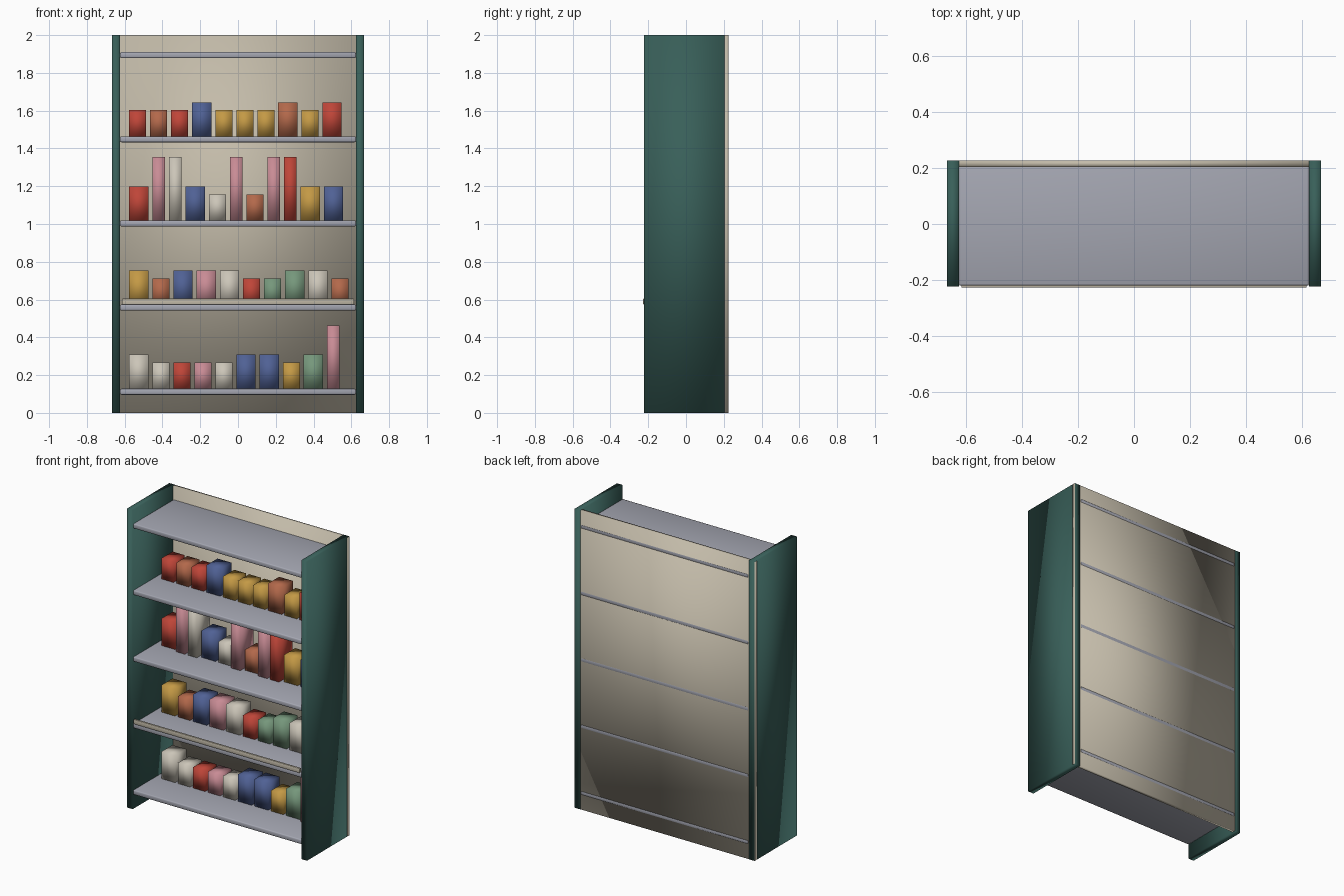
import bpy

cube = bpy.data.objects.get("Cube")
if cube:
    bpy.data.objects.remove(cube, do_unlink=True)


def material(name, r, g, b):
    m = bpy.data.materials.new(name)
    m.use_nodes = True
    m.diffuse_color = (r, g, b, 1)
    node = next(n for n in m.node_tree.nodes if n.type == 'BSDF_PRINCIPLED')
    node.inputs["Base Color"].default_value = (r, g, b, 1)
    node.inputs["Roughness"].default_value = 0.7
    return m


dark_green = material("dark green", 0.04, 0.115, 0.1)
beige = material("beige", 0.55, 0.5, 0.4)
grey = material("shelf grey", 0.37, 0.38, 0.44)
goods = {
    "r": material("red", 0.52, 0.06, 0.04),
    "o": material("terracotta", 0.45, 0.14, 0.07),
    "y": material("mustard", 0.55, 0.32, 0.06),
    "b": material("blue", 0.08, 0.12, 0.3),
    "p": material("pink", 0.58, 0.26, 0.3),
    "w": material("off white", 0.6, 0.56, 0.48),
    "g": material("sage green", 0.18, 0.31, 0.2),
}


def box(name, x, y, z, mat, bevel=0):
    """Softly shaded box from (min, max) pairs on each axis."""
    bpy.ops.mesh.primitive_cube_add(size=1, location=[sum(p) / 2 for p in (x, y, z)])
    ob = bpy.context.object
    ob.name = name
    ob.scale = [p[1] - p[0] for p in (x, y, z)]
    bpy.ops.object.transform_apply(location=False, rotation=False, scale=True)
    ob.data.materials.append(mat)
    bpy.ops.object.shade_smooth()
    if bevel:
        mod = ob.modifiers.new("soft edge", 'BEVEL')
        mod.width = bevel
        mod.segments = 2
    return ob


FRONT, BACK = -0.222, 0.2255
HALF, INNER = 0.6665, 0.624

# Uprights and back panel
box("left_side", (INNER, HALF), (FRONT, BACK + 0.0004), (0, 2), dark_green)
box("right_side", (-HALF, -INNER), (FRONT, BACK + 0.0004), (0, 2), dark_green)
box("back_panel", (-HALF - 0.0004, HALF + 0.0004), (0.203, BACK),
    (0.0004, 1.9996), beige)

# Evenly spaced shelves
shelf_tops = [0.128 + 0.4455 * i for i in range(5)]
for i, top in enumerate(shelf_tops):
    box(f"shelf_{i + 1}", (-INNER, INNER), (FRONT + 0.002, BACK + 0.0005),
        (top - 0.032, top), grey, bevel=0.007)

# Lip along the front of the second shelf
box("front_rail", (-0.615, 0.615), (-0.2265, -0.212),
    (shelf_tops[1], shelf_tops[1] + 0.031), beige, bevel=0.003)

# Goods: width, height and front of the small, medium and tall packs
sizes = {"S": (0.09, 0.138, 0.012), "M": (0.102, 0.18, 0.012), "T": (0.067, 0.335, -0.01)}
rows = [
    "wM wS rS pS wS bM bM yS gM pT",
    "yM oS bM pM wM rS gS gM wM oS",
    "rM pT wT bM wS pT oS pT rT yM bM",
    "rS oS rS bM yS yS yS oM yS rM",
]
for r, row in enumerate(rows):
    x = -0.576
    for n, (colour, size) in enumerate(row.split()):
        width, height, front = sizes[size]
        base = shelf_tops[r]
        box(f"pack_{r + 1}_{n + 1}", (x, x + width), (front, 0.13),
            (base, base + height), goods[colour])
        x += width + 0.021
